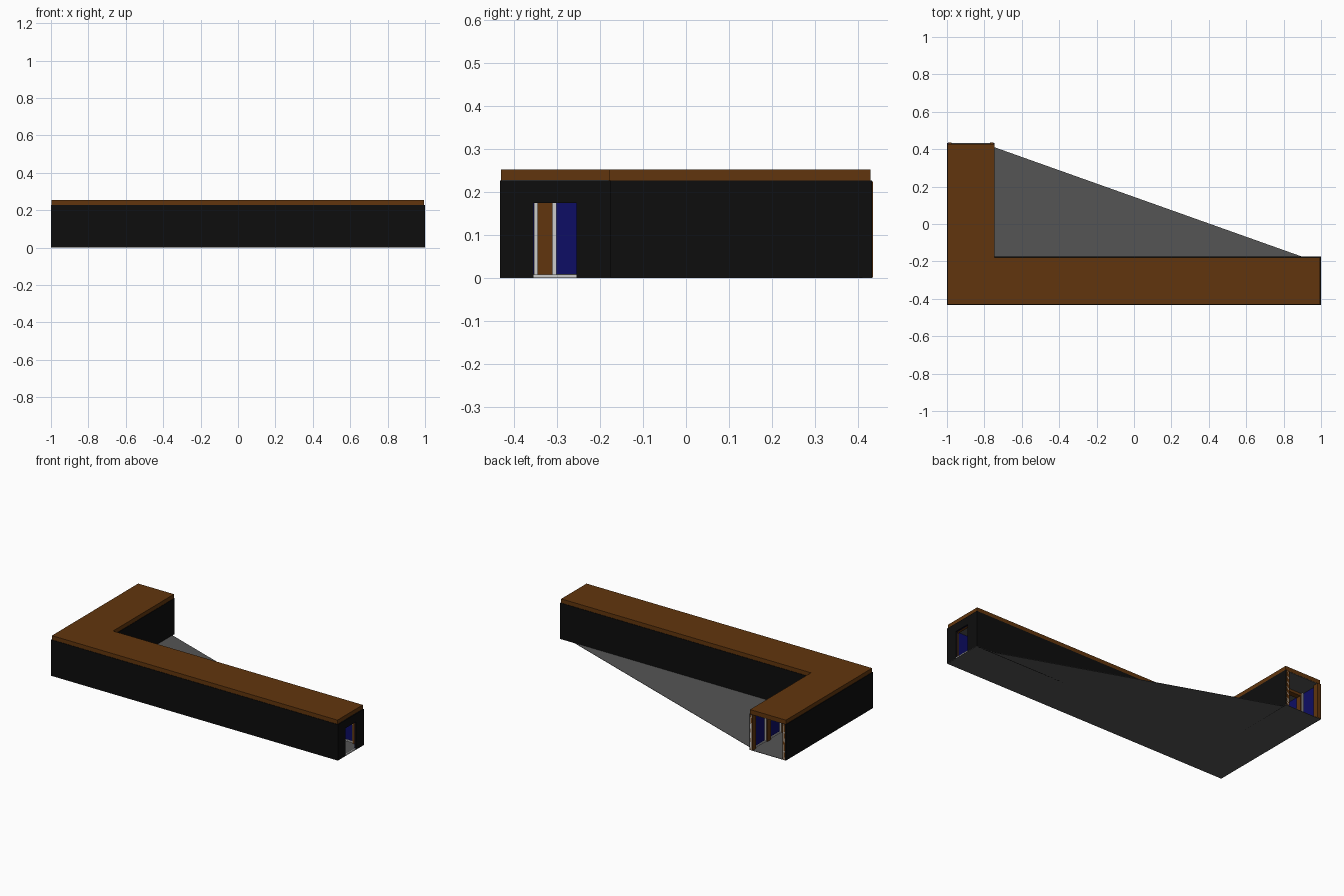
import bpy, bmesh
from mathutils import Matrix, Vector

if "Cube" in bpy.data.objects:
    bpy.data.objects.remove(bpy.data.objects["Cube"])


def material(name, r, g, b):
    m = bpy.data.materials.new(name)
    m.diffuse_color = (r, g, b, 1)
    m.use_nodes = True
    m.node_tree.nodes["Principled BSDF"].inputs["Base Color"].default_value = m.diffuse_color
    return m


BLACK = material("black", 0.004, 0.004, 0.004)
BROWN = material("brown", 0.12, 0.036, 0.004)
BLUE = material("blue", 0.004, 0.004, 0.13)
WHITE = material("white", 0.6, 0.6, 0.6)
GREY = material("grey", 0.09, 0.09, 0.09)


def finish(name, bm, mat):
    me = bpy.data.meshes.new(name)
    bm.to_mesh(me)
    bm.free()
    me.materials.append(mat)
    ob = bpy.data.objects.new(name, me)
    bpy.context.collection.objects.link(ob)
    return ob


def boxes(name, mat, items):
    """One object from a list of (x0, x1, y0, y1, z0, z1) boxes."""
    bm = bmesh.new()
    for x0, x1, y0, y1, z0, z1 in items:
        c = Vector((x0 + x1, y0 + y1, z0 + z1)) / 2
        s = Matrix.Diagonal((x1 - x0, y1 - y0, z1 - z0, 1))
        bmesh.ops.create_cube(bm, size=1, matrix=Matrix.Translation(c) @ s)
    return finish(name, bm, mat)


# Overall footprint: long hall along x, short wing along y
W, E, S, N = -1.0, 1.0, -0.433, 0.433
IX, IY = -0.745, -0.175          # inner corner of the L
H, T = 0.227, 0.005              # wall height and skin thickness
D0, D1, DH = -0.355, -0.255, 0.175   # doorway

# Floor slab with the diagonal edge across the inner corner
bm = bmesh.new()
outline = [(W, S), (E, S), (E, IY), (0.9, IY), (IX, 0.41), (IX, N), (W, N)]
face = bm.faces.new([bm.verts.new((x, y, 0.0)) for x, y in outline])
ext = bmesh.ops.extrude_face_region(bm, geom=[face])
bmesh.ops.translate(bm, vec=(0, 0, 0.002),
                    verts=[v for v in ext["geom"] if isinstance(v, bmesh.types.BMVert)])
bmesh.ops.recalc_face_normals(bm, faces=bm.faces)
finish("floor", bm, GREY)

# Outer wall skins
boxes("outer_walls", BLACK, [
    (W, E, S, S + T, 0, H),
    (W, W + T, S + T, N, 0, H),
    (IX, E, IY - T, IY, 0, H),
    (IX - T, IX, IY - T, N, 0, H)])

# End wall with a doorway
boxes("door_wall", BLACK, [
    (E - T, E, S + T, D0, 0, H),
    (E - T, E, D1, IY - T, 0, H),
    (E - T, E, D0, D1, DH, H)])
boxes("door_sill", WHITE, [(E - 2 * T, E, D0 - 0.002, D1 + 0.002, 0.001, 0.008)])

# Blue inner wall panels
a, b = T, 2 * T
boxes("inner_panels", BLUE, [
    (W + b, E - T, S + a, S + b, 0.002, H),
    (W + a, W + b, S + a, N - 0.003, 0.002, H),
    (IX - b, E - T, IY - b, IY - a, 0.002, H),
    (IX - b, IX - a, IY - b, N - 0.003, 0.002, H),
    (E - b, E - a, S + b, D0, 0.002, H),
    (E - b, E - a, D1, IY - b, 0.002, H),
    (E - b, E - a, D0, D1, DH, H)])

# Skirting boards
a, b = 2 * T, 0.014
boxes("skirting", WHITE, [
    (W + a, E - T, S + a, S + b, 0.002, 0.01),
    (W + a, W + b, S + a, N - 0.003, 0.002, 0.01),
    (IX - b, E - T, IY - b, IY - a, 0.002, 0.01),
    (IX - b, IX - a, IY - b, N - 0.003, 0.002, 0.01)])

# Pillars, their white side trim and ceiling beams at regular spacing
pillars, trims, beams = [], [], []
PW, TW, PD, TD = 0.0175, 0.026, 0.024, 0.018   # half widths and depths
TOP = 0.225


def wing_pillar(y, x, side):
    for out, w, d in ((pillars, PW, PD), (trims, TW, TD)):
        x0, x1 = sorted((x + side * T, x + side * d))
        out.append((x0, x1, y - w, min(y + w, 0.435), 0.002, TOP))


def hall_pillar(x, y, side):
    for out, w, d in ((pillars, PW, PD), (trims, TW, TD)):
        y0, y1 = sorted((y + side * T, y + side * d))
        out.append((x - w, x + w, y0, y1, 0.002, TOP))


for k in range(6):
    y = 0.4175 - 0.149 * k
    wing_pillar(y, W, 1)
    if k < 4:
        wing_pillar(y, IX, -1)
        if k:
            beams.append((W + T, IX - T, y - PW, y + PW, 0.208, TOP))
for k in range(13):
    x = 0.955 - 0.15 * k
    hall_pillar(x, S, 1)
    if k < 12:
        hall_pillar(x, IY, -1)
        beams.append((x - PW, x + PW, S + T, IY - T, 0.208, TOP))

boxes("pillars", BROWN, pillars)
boxes("pillar_trim", WHITE, trims)
boxes("ceiling_beams", BROWN, beams)

# Ceiling lining
boxes("ceiling", GREY, [
    (W + T, E - T, S + T, IY - T, 0.224, 0.228),
    (W + T, IX - T, IY - T, N - T, 0.224, 0.228)])

# Roof slabs over the hall and the wing
boxes("roof", BROWN, [
    (W + 0.003, E - 0.005, S + 0.003, IY - 0.003, H, 0.253),
    (W + 0.003, IX - 0.002, IY - 0.003, N - 0.004, H, 0.253)])
